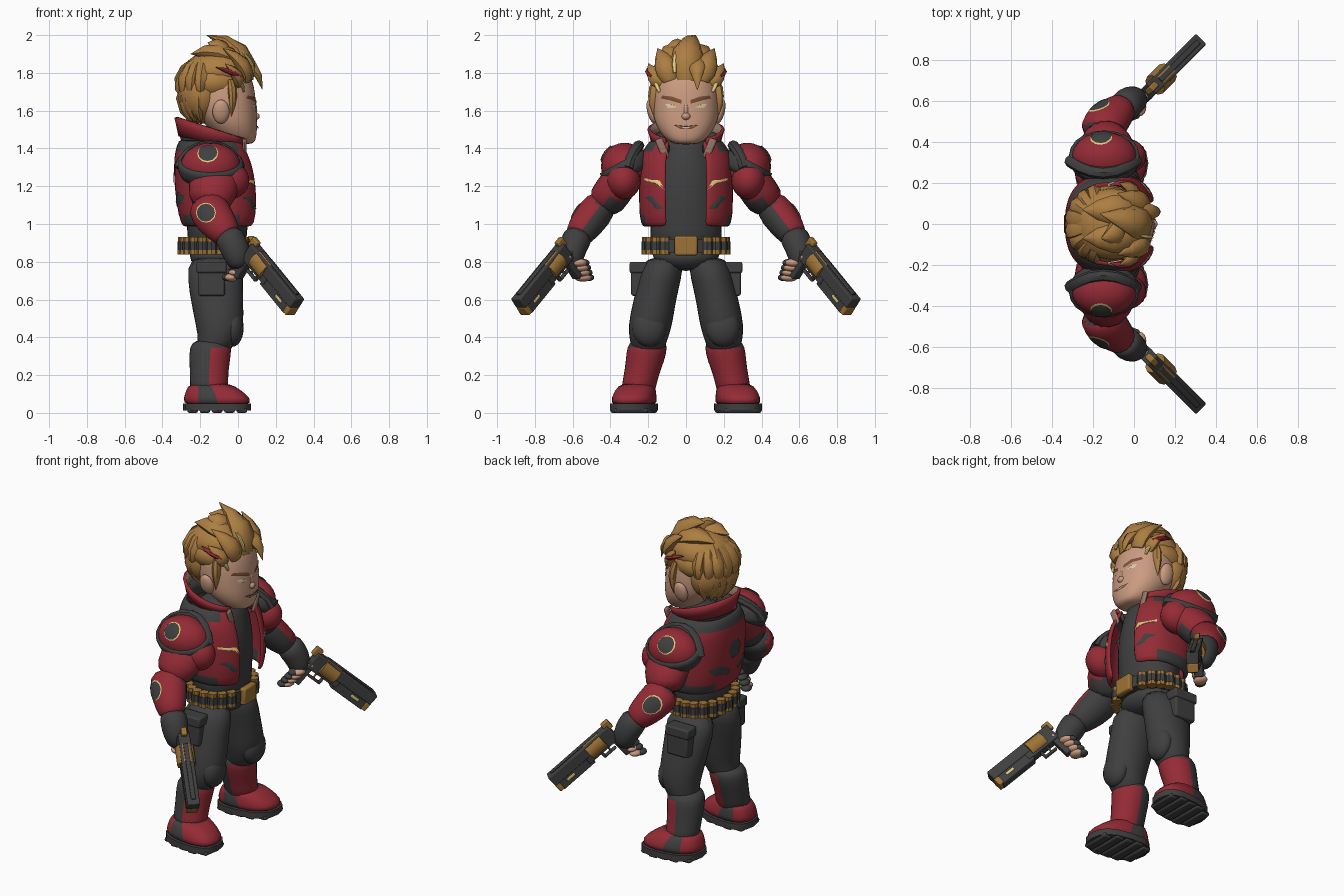
import bpy, bmesh, math
from mathutils import Vector, Matrix
from mathutils.bvhtree import BVHTree

cube = bpy.data.objects.get("Cube")
if cube:
    bpy.data.objects.remove(cube, do_unlink=True)
X, Y, Z = Vector((1, 0, 0)), Vector((0, 1, 0)), Vector((0, 0, 1))


def paint(name, *rgb):
    mat = bpy.data.materials.new(name)
    mat.use_nodes = True
    mat.diffuse_color = (*rgb, 1)
    mat.node_tree.nodes["Principled BSDF"].inputs["Base Color"].default_value = (*rgb, 1)
    return mat


DARK = paint("charcoal", .05, .05, .052)
RED = paint("crimson", .3, .024, .036)
HAIR = paint("golden hair", .42, .21, .055)
SKIN = paint("skin", .6, .33, .22)
GOLD = paint("brass", .34, .17, .035)
PALE = paint("pale yellow", .75, .6, .2)
TAN = paint("collar lining", .3, .19, .14)
BROWN = paint("brown brow", .2, .08, .04)
WHITE = paint("tooth white", .7, .62, .5)


def finish(name, bm, mats, mirror=False, sub=0, rule=None, thick=0, fix=True, bevel=0):
    """Turn a bmesh in world space into an object with its modifiers."""
    if fix:
        bmesh.ops.recalc_face_normals(bm, faces=bm.faces)
    bm.normal_update()
    if rule:
        for f in bm.faces:
            f.material_index = int(rule(f.calc_center_median(), f.normal))
    me = bpy.data.meshes.new(name)
    bm.to_mesh(me)
    bm.free()
    for mat in mats:
        me.materials.append(mat)
    for p in me.polygons:
        p.use_smooth = True
    if not sub:
        me.set_sharp_from_angle(angle=math.radians(42))
    ob = bpy.data.objects.new(name, me)
    bpy.context.collection.objects.link(ob)
    if bevel:
        m = ob.modifiers.new("bevel", "BEVEL")
        m.width, m.segments = bevel, 2
    if thick:
        m = ob.modifiers.new("shell", "SOLIDIFY")
        m.thickness, m.material_offset = thick, len(mats) - 1 if rule is None else 0
    if sub:
        m = ob.modifiers.new("smooth", "SUBSURF")
        m.levels = m.render_levels = sub
    if mirror:
        m = ob.modifiers.new("mirror", "MIRROR")
        m.use_axis = (False, True, False)
    return ob


def loft(name, rings, mats, flat=True, n=16, power=2.0, gap=0, warp=None, **kw):
    """Skin rings (x, y, z, rx, ry); flat rings are level, others follow the path."""
    bm = bmesh.new()
    mids = [Vector(r[:3]) for r in rings]
    ref = X if abs((mids[-1] - mids[0]).normalized().x) < .85 else Z
    rows = []
    for i, r in enumerate(rings):
        t = Z if flat else (mids[min(i + 1, len(mids) - 1)] - mids[max(i - 1, 0)]).normalized()
        a = (ref - t * ref.dot(t)).normalized()
        b = t.cross(a)
        row = []
        for k in range(n + bool(gap)):
            ang = math.radians(gap + (360 - 2 * gap) * k / n)
            c, s = math.cos(ang), math.sin(ang)
            c, s = (math.copysign(abs(v) ** (2 / power), v) for v in (c, s))
            p = mids[i] + a * c * r[3] + b * s * r[4]
            row.append(bm.verts.new(warp(p) if warp else p))
        rows.append(row)
    for lo, hi in zip(rows, rows[1:]):
        for k in range(n):
            j = (k + 1) % len(lo)
            bm.faces.new((lo[k], lo[j], hi[j], hi[k]))
    if not gap:
        bm.faces.new(rows[0])
        bm.faces.new(rows[-1])
    return finish(name, bm, mats, fix=not gap, **kw)


def ball(name, c, r, mats, turn=None, keep=None, **kw):
    """Ellipsoid, optionally turned and trimmed by a rule on unit-sphere coordinates."""
    bm = bmesh.new()
    bmesh.ops.create_uvsphere(bm, u_segments=20, v_segments=14, radius=1)
    if keep:
        bmesh.ops.delete(bm, geom=[f for f in bm.faces if not keep(f.calc_center_median())], context="FACES")
    bm.transform(Matrix.Translation(c) @ (turn or Matrix()) @ Matrix.Diagonal((*r, 1)))
    return finish(name, bm, mats, fix=not keep, **kw)


def box(name, c, half, mats, frame=None, bevel=.01, **kw):
    bm = bmesh.new()
    bmesh.ops.create_cube(bm, size=2)
    bm.transform(Matrix.Translation(c) @ (frame or Matrix()) @ Matrix.Diagonal((*half, 1)))
    return finish(name, bm, mats, bevel=bevel, **kw)


def plate(name, target, c, look, outline, mat, mirror=True, lift=.005):
    """Thin painted patch dropped onto the target along the look direction."""
    tree = BVHTree.FromObject(target, bpy.context.evaluated_depsgraph_get())
    look = Vector(look).normalized()
    side = Z.cross(-look).normalized()
    up = (-look).cross(side)
    bm = bmesh.new()

    def drop(u, v):
        start = Vector(c) + side * u + up * v - look
        hit = tree.ray_cast(start, look)[0]
        return bm.verts.new((hit or Vector(c)) - look * lift)

    cu, cv = (sum(p[i] for p in outline) / len(outline) for i in (0, 1))
    inner = [drop((u + cu) / 2, (v + cv) / 2) for u, v in outline]
    outer = [drop(u, v) for u, v in outline]
    hub = drop(cu, cv)
    for k in range(len(outline)):
        j = (k + 1) % len(outline)
        bm.faces.new((hub, inner[k], inner[j]))
        bm.faces.new((inner[k], outer[k], outer[j], inner[j]))
    return finish(name, bm, [mat], mirror=mirror, fix=False)


def disc(r, n=12):
    return [(r * math.cos(k * math.tau / n), r * math.sin(k * math.tau / n)) for k in range(n)]


def lock(name, a, b, c, r, mat=HAIR, mirror=True, thin=.7):
    """Tapered strand of hair along a curved path."""
    a, b, c = Vector(a), Vector(b), Vector(c)
    rings = []
    for t, w in ((0, .7), (.25, 1), (.5, .95), (.75, .6), (1, .03)):
        p = a * (1 - t) ** 2 + b * 2 * t * (1 - t) + c * t * t
        rings.append((*p, r * w * thin, r * w))
    return loft(name, rings, [mat], flat=False, n=8, mirror=mirror)


# Torso: shirt, open jacket and standing collar
loft("shirt", [(-.11, 0, .82, .16, .2), (-.11, 0, .95, .16, .19), (-.11, 0, 1.2, .18, .2),
               (-.12, 0, 1.38, .16, .16), (-.1, 0, 1.48, .1, .1)], [DARK], sub=1)
jacket = loft("jacket", [(-.1, 0, .98, .19, .23), (-.1, 0, 1.03, .215, .25), (-.11, 0, 1.2, .23, .25),
                         (-.125, 0, 1.33, .215, .25), (-.135, 0, 1.38, .2, .235), (-.14, 0, 1.45, .175, .19)],
              [RED, DARK], n=24, power=2.4, gap=22, sub=1, thick=.025,
              rule=lambda c, n: c.z < 1.02 and abs(c.y) > .1 and c.x < 0 or c.z > 1.36 and c.x < 0)
slope = lambda p: p - Z * (p.x + .13) * (p.z - 1.33) * 1.8
loft("collar_base", [(-.13, 0, 1.39, .165, .175), (-.13, 0, 1.46, .185, .185)], [DARK], gap=34, thick=.02, warp=slope)
loft("collar", [(-.13, 0, 1.43, .185, .185), (-.13, 0, 1.47, .197, .195), (-.13, 0, 1.5, .207, .205)], [RED, TAN],
     gap=36, thick=.018, warp=slope)
box("lapel", (.035, .125, 1.4), (.01, .02, .055), [TAN], Matrix.Rotation(-.4, 4, "X"), mirror=True)
plate("chest_stripe", jacket, (0, .16, 1.21), -X, [(-.05, -.03), (-.01, 0), (.06, .02), (.06, .035), (-.02, .02)], PALE)
plate("chest_slash", jacket, (0, .18, 1.11), -X, [(-.06, -.03), (-.02, -.03), (.04, .03), (0, .04)], DARK)
plate("back_panel", jacket, (0, .1, 1.15), X, [(-.08, 0), (-.05, -.04), (.05, -.06), (.07, -.03), (-.02, .02)], DARK)
plate("back_badge", jacket, (0, 0, 1.24), X, disc(.06, 6), DARK, False)

# Belt of cartridges with a buckle
loft("belt_band", [(-.11, 0, z, .18, .21) for z in (.85, .92)], [DARK], n=32)
bm = bmesh.new()
for k in range(2, 21):
    ang = math.tau * k / 22
    at = Vector((-.115 + .175 * math.cos(ang), .208 * math.sin(ang), .885))
    for dz, h, r, i in ((-.032, .027, .029, 0), (0, .045, .031, 1), (.032, .027, .027, 0)):
        made = bmesh.ops.create_cone(bm, cap_ends=True, segments=8, radius1=r, radius2=r, depth=h,
                                     matrix=Matrix.Translation(at + Z * dz))
        for f in {f for v in made["verts"] for f in v.link_faces}:
            f.material_index = i
finish("cartridges", bm, [GOLD, DARK])
box("buckle", (.07, 0, .885), (.02, .06, .052), [GOLD])

# Trousers, knee pads and pouches
loft("hips", [(-.11, 0, .75, .09, .08), (-.11, 0, .8, .15, .18), (-.11, 0, .88, .16, .2)], [DARK], sub=1)
loft("leg", [(-.14, .2, .3, .09, .08), (-.11, .2, .38, .1, .1), (-.095, .19, .46, .13, .12), (-.11, .17, .58, .14, .115),
             (-.12, .14, .7, .15, .115), (-.12, .11, .84, .15, .11)], [DARK], sub=1, mirror=True)
ball("knee_pad", (-.03, .195, .45), (.06, .09, .1), [DARK], mirror=True)
box("thigh_pouch", (-.14, .25, .7), (.07, .04, .08), [DARK], mirror=True)
box("pouch_flap", (-.14, .253, .77), (.08, .045, .03), [DARK], mirror=True)

# Boots
loft("boot_shaft", [(-.15, .26, .08, .11, .1), (-.155, .245, .17, .1, .09), (-.15, .215, .28, .11, .105),
                    (-.145, .205, .35, .115, .11), (-.14, .2, .39, .09, .09)], [DARK, RED], sub=1, mirror=True,
     rule=lambda c, n: c.x > -.14 and c.z < .36)
splay = lambda p: p + Y * (p.x + .11) * .12
loft("boot_foot", [(-.11, .275, .03, .18, .118), (-.11, .275, .08, .18, .118), (-.13, .27, .12, .145, .105),
                   (-.15, .26, .16, .11, .09)], [RED, DARK], n=24, power=2.5, sub=1, mirror=True, warp=splay,
     rule=lambda c, n: -.2 < c.x < -.13 or c.z < .04)
loft("boot_sole", [(-.11, .275, z, .18, .125) for z in (.012, .05)], [DARK], power=2.6, mirror=True, warp=splay)
for k in range(5):
    box("boot_tread", (-.24 + k * .065, .26 + k * .008, .013), (.028, .115 - .025 * (k in (0, 4)), .013), [DARK], mirror=True)

# Arms
loft("sleeve", [(-.14, .23, 1.36, .12, .09), (-.12, .33, 1.25, .145, .1), (-.13, .39, 1.17, .135, .105),
                (-.17, .45, 1.08, .1, .1)], [RED, DARK], flat=False, sub=1, mirror=True,
     rule=lambda c, n: c.z < 1.16 and n.y < .2)
ball("sleeve_puff", (-.05, .33, 1.23), (.11, .09, .1), [RED], mirror=True)
forearm = loft("forearm", [(-.18, .43, 1.13, .09, .08), (-.15, .48, 1.06, .12, .1), (-.08, .55, .97, .09, .085),
                           (-.04, .58, .92, .07, .07)], [RED, DARK], flat=False, sub=1, mirror=True,
               rule=lambda c, n: n.y - n.x * .2 < -.25)
plate("forearm_ring", forearm, (-.17, .5, 1.06), -Y, disc(.053), PALE)
plate("forearm_badge", forearm, (-.17, .5, 1.06), -Y, disc(.048), DARK, lift=.008)

# Shoulder pads with a raised rim and an arched strap at the inner edge
tilt = Matrix.Rotation(-.5, 4, "X")
at, size = Vector((-.145, .325, 1.305)), Vector((.16, .125, .125))
pad = ball("shoulder_pad", at, size, [RED], tilt, keep=lambda p: p.z > -.1, thick=.01, mirror=True)
ball("pad_rim", at, size * 1.09, [DARK], tilt, keep=lambda p: -.35 < p.z < .15, thick=.03, mirror=True)
arch = [math.radians(d) for d in range(10, 171, 20)]
loft("pad_strap", [(-.15 + .165 * math.cos(a), .25 + .06 * math.cos(a) ** 2, 1.27 + .145 * math.sin(a), .028, .03)
                   for a in arch], [DARK], flat=False, n=8, mirror=True)
out = Vector((0, -.8, -.5))
plate("shoulder_ring", pad, (-.16, .4, 1.36), out, disc(.056), PALE)
plate("shoulder_badge", pad, (-.16, .4, 1.36), out, disc(.051), DARK, lift=.009)

# Hands
loft("glove", [(-.06, .56, .96, .08, .08), (-.03, .59, .9, .08, .08), (0, .61, .83, .075, .07),
               (.01, .6, .76, .05, .05)], [DARK], flat=False, sub=1, mirror=True)
for k in range(4):
    at = Vector((.025 - k * .02, .57 - k * .008, .795 - k * .026))
    ball("finger", at, (.035, .045, .022), [SKIN], mirror=True)
    ball("glove_knuckle", at + Vector((-.02, -.025, 0)), (.03, .035, .02), [DARK], mirror=True)
ball("thumb", (.055, .63, .825), (.04, .03, .025), [SKIN], mirror=True)

# Revolvers, laid out along the bore, sideways and up
bore = Vector((.24, .24, -.295)).normalized()
side = Vector((1, -1, 0)).normalized()
rise = side.cross(bore)
rise = rise if rise.z > 0 else -rise
frame = Matrix((bore, side, rise)).transposed().to_4x4()
rear = Vector((.076, .651, .847))
for name, a, b, lo, hi, w, mat in (
        ("gun_barrel", .1, .43, -.015, .05, .036, DARK), ("gun_underlug", .17, .41, -.07, 0, .031, DARK),
        ("gun_frame", -.02, .2, -.055, .05, .034, DARK), ("gun_muzzle", .4, .432, -.065, -.01, .033, GOLD),
        ("gun_hammer", -.045, .005, .02, .075, .016, GOLD), ("gun_rail", .05, .4, .05, .06, .014, DARK),
        ("gun_side_plate", .3, .36, -.045, -.025, .033, PALE), ("gun_grip", -.05, .02, -.17, -.02, .026, DARK),
        ("gun_trigger", .06, .07, -.09, -.04, .008, GOLD), ("gun_guard", .03, .12, -.1, -.085, .012, DARK),
        ("gun_guard_post", .105, .12, -.1, -.04, .012, DARK)):
    box(name, rear + bore * (a + b) / 2 + rise * (lo + hi) / 2, ((b - a) / 2, w, (hi - lo) / 2), [mat], frame,
        bevel=.006, mirror=True)
loft("gun_cylinder", [(*(rear + bore * t), .056, .056) for t in (.05, .16)], [GOLD], flat=False, n=10, mirror=True)

# Head and face
head = loft("head", [(.02, 0, 1.42, .06, .06), (0, 0, 1.45, .1, .115), (-.04, 0, 1.53, .145, .17),
                     (-.07, 0, 1.61, .17, .18), (-.08, 0, 1.7, .175, .18), (-.09, 0, 1.8, .16, .16),
                     (-.1, 0, 1.87, .1, .1)], [SKIN], sub=2, power=2.2)
ball("nose", (.09, 0, 1.57), (.025, .024, .02), [SKIN])
ball("nose_bridge", (.08, 0, 1.6), (.022, .016, .05), [SKIN])
ball("ear", (-.09, .18, 1.595), (.045, .025, .065), [SKIN], Matrix.Rotation(-.25, 4, "X"), mirror=True)
plate("eye", head, (0, .075, 1.625), -X, [(-.03, -.008), (.02, -.012), (.035, .01), (.01, .01)], WHITE)
plate("iris", head, (0, .075, 1.624), -X, disc(.011, 8), PALE, lift=.008)
plate("brow", head, (0, .075, 1.655), -X, [(-.05, -.018), (.01, 0), (.06, .01), (.05, .025), (0, .02), (-.05, .002)], BROWN)
plate("mouth", head, (0, 0, 1.515), -X, [(-.07, .01), (-.03, -.012), (.03, -.012), (.07, .01), (0, .003)], BROWN, False)
plate("teeth", head, (0, 0, 1.513), -X, [(-.045, .003), (0, -.008), (.045, .003), (0, .001)], WHITE, False, .008)

# Hair: a cap, side and back masses and swept locks
ball("hair_cap", (-.11, 0, 1.81), (.185, .175, .115), [HAIR], Matrix.Rotation(-.1, 4, "Y"))
ball("hair_sides", (-.13, 0, 1.75), (.18, .187, .115), [HAIR])
ball("hair_back", (-.195, 0, 1.69), (.125, .178, .16), [HAIR])
lock("crest_lock", (.04, 0, 1.76), (.06, .0, 1.94), (-.165, .05, 2.0), .085, mirror=False)
lock("crown_lock", (-.08, -.03, 1.86), (-.07, -.05, 1.95), (-.16, -.07, 1.96), .07, mirror=False)
lock("curl_lock", (-.02, .05, 1.84), (.1, .06, 1.88), (.13, .06, 1.71), .045, mirror=False)
lock("bright_lock", (.085, -.06, 1.8), (.08, -.07, 1.89), (-.03, -.04, 1.94), .012, PALE, False)
lock("front_lock", (.04, .08, 1.76), (.06, .11, 1.85), (-.08, .15, 1.93), .06)
lock("temple_lock", (.0, .13, 1.74), (.02, .165, 1.78), (-.07, .2, 1.85), .045)
lock("temple_highlight", (.03, .14, 1.7), (.03, .165, 1.75), (-.02, .18, 1.8), .012, PALE)
lock("red_streak", (.01, .175, 1.78), (-.04, .21, 1.81), (-.12, .19, 1.83), .022, RED)
lock("sideburn", (-.04, .15, 1.76), (-.02, .175, 1.68), (-.035, .17, 1.57), .035)
lock("top_lock", (0, .05, 1.84), (-.1, .07, 1.94), (-.25, .07, 1.9), .08)
for row in range(2):
    for k in range(4):
        ang = math.radians(108 + 20 * k + 8 * row)
        way = Vector((math.cos(ang), math.sin(ang), 0))
        root = Vector((-.15, 0, 1.86 - .09 * row)) + way * .07
        lock("back_lock", root, root + way * .12 - Z * .1, root + way * (.08 - .05 * row) - Z * (.2 + .04 * row), .055, thin=.8)
